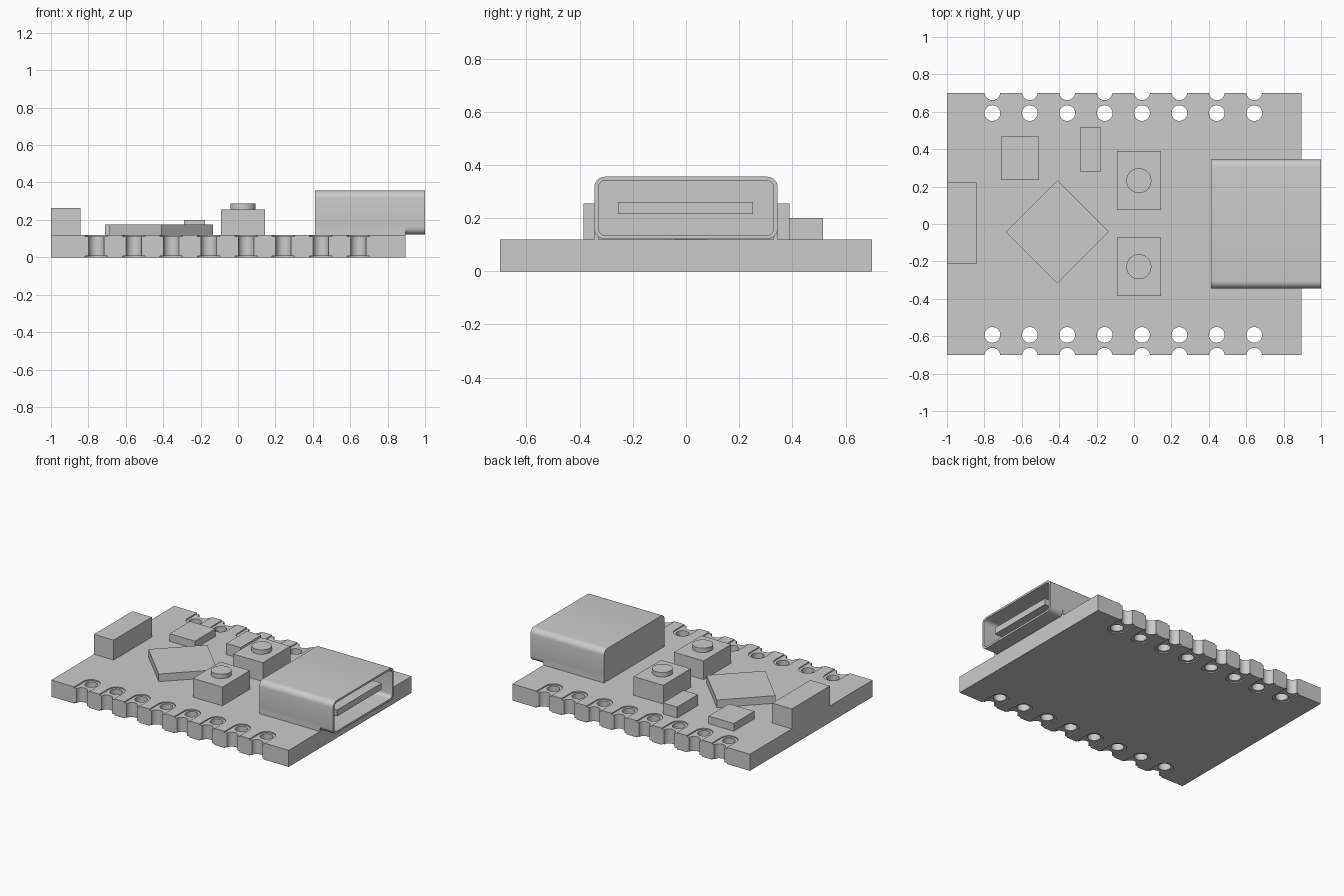
import bpy, bmesh, math
from mathutils import Matrix, Vector

cube = bpy.data.objects.get("Cube")
if cube:
    bpy.data.objects.remove(cube, do_unlink=True)

BOARD_TOP = 0.12
PIN_X = [-0.757 + 0.2 * i for i in range(8)]
ROW_Y, EDGE_Y = 0.593, 0.70


def finish(name, bm):
    bmesh.ops.recalc_face_normals(bm, faces=bm.faces)
    mesh = bpy.data.meshes.new(name)
    bm.to_mesh(mesh)
    bm.free()
    obj = bpy.data.objects.new(name, mesh)
    bpy.context.collection.objects.link(obj)
    return obj


def prism(bm, outline, low, high, along_x=False):
    """Extrude a closed 2D outline along z, or along x for a (y, z) outline."""
    place = (lambda p, h: (h, *p)) if along_x else (lambda p, h: (*p, h))
    rings = [[bm.verts.new(place(p, h)) for p in outline] for h in (low, high)]
    bm.faces.new(rings[0])
    bm.faces.new(rings[1])
    for i in range(len(outline)):
        j = (i + 1) % len(outline)
        bm.faces.new((rings[0][i], rings[0][j], rings[1][j], rings[1][i]))


def arc(cx, cy, radius, start, end, steps):
    angles = [math.radians(start + (end - start) * i / steps) for i in range(steps + 1)]
    return [(cx + radius * math.cos(a), cy + radius * math.sin(a)) for a in angles]


def circle(cx, cy, radius, sides=32):
    return arc(cx, cy, radius, 0, 360, sides)[:-1]


def rounded_rect(x0, x1, y0, y1, radius):
    corners = [(x1, y1, -1, -1), (x0, y1, 1, -1), (x0, y0, 1, 1), (x1, y0, -1, 1)]
    points = []
    for i, (x, y, sx, sy) in enumerate(corners):
        points += arc(x + sx * radius, y + sy * radius, radius, 90 * i, 90 * i + 90, 6)
    return points


def box(name, x0, x1, y0, y1, z0, z1, turn=0):
    bm = bmesh.new()
    centre = Vector((x0 + x1, y0 + y1, z0 + z1)) / 2
    matrix = (Matrix.Translation(centre) @ Matrix.Rotation(math.radians(turn), 4, "Z")
              @ Matrix.Diagonal((x1 - x0, y1 - y0, z1 - z0, 1)))
    bmesh.ops.create_cube(bm, size=1, matrix=matrix)
    return finish(name, bm)


def cut(target, cutter):
    mod = target.modifiers.new("cut", "BOOLEAN")
    mod.operation, mod.solver, mod.object = "DIFFERENCE", "EXACT", cutter
    activate(target)
    bpy.ops.object.modifier_apply(modifier=mod.name)
    bpy.data.objects.remove(cutter, do_unlink=True)


def activate(obj):
    bpy.ops.object.select_all(action="DESELECT")
    obj.select_set(True)
    bpy.context.view_layer.objects.active = obj


def smooth(obj):
    activate(obj)
    bpy.ops.object.shade_smooth_by_angle(angle=math.radians(35))


# Circuit board with pin holes, edge notches and shallow pad recesses
board = box("circuit_board", -1, 0.895, -EDGE_Y, EDGE_Y, 0, BOARD_TOP)
drills, pads = bmesh.new(), bmesh.new()
for x in PIN_X:
    for side in (-1, 1):
        for y in (ROW_Y, EDGE_Y + 0.004):
            prism(drills, circle(x, side * y, 0.042), -0.1, 0.3)
        pad = arc(x, ROW_Y, 0.06, 180, 360, 16) + [(x + 0.06, 0.8), (x - 0.06, 0.8)]
        pad = [(px, side * py) for px, py in pad]
        prism(pads, pad, BOARD_TOP - 0.008, 0.2)
        prism(pads, pad, -0.1, 0.008)
cut(board, finish("pad_cutter", pads))
cut(board, finish("drill_cutter", drills))
smooth(board)

# Connector shell, hollow towards +x
bm = bmesh.new()
prism(bm, rounded_rect(-0.345, 0.345, 0.121, 0.356, 0.04), 0.412, 1, along_x=True)
shell = finish("connector_shell", bm)
bm = bmesh.new()
prism(bm, rounded_rect(-0.33, 0.33, 0.135, 0.342, 0.028), 0.45, 1.1, along_x=True)
cut(shell, finish("cavity_cutter", bm))
smooth(shell)
box("connector_tongue", 0.44, 0.97, -0.255, 0.252, 0.215, 0.261)
for side, y in (("right", -0.3375), ("left", 0.3375)):
    box(f"connector_foot_{side}", 0.412, 0.895, y - 0.0075, y + 0.0075, BOARD_TOP, 0.165)

# Push buttons
for side, y in (("right", -0.228), ("left", 0.232)):
    box(f"button_body_{side}", -0.091, 0.145, y - 0.157, y + 0.157, BOARD_TOP, 0.255)
    bm = bmesh.new()
    prism(bm, circle(0.026, y, 0.067), 0.25, 0.287)
    smooth(finish(f"button_cap_{side}", bm))

# Chips and small components
box("main_chip", -0.605, -0.215, -0.237, 0.153, BOARD_TOP, 0.175, turn=45)
box("small_chip", -0.71, -0.508, 0.235, 0.468, BOARD_TOP, 0.175)
box("capacitor", -0.29, -0.176, 0.28, 0.515, BOARD_TOP, 0.2)
box("rear_header", -1, -0.843, -0.213, 0.222, BOARD_TOP, 0.264)
